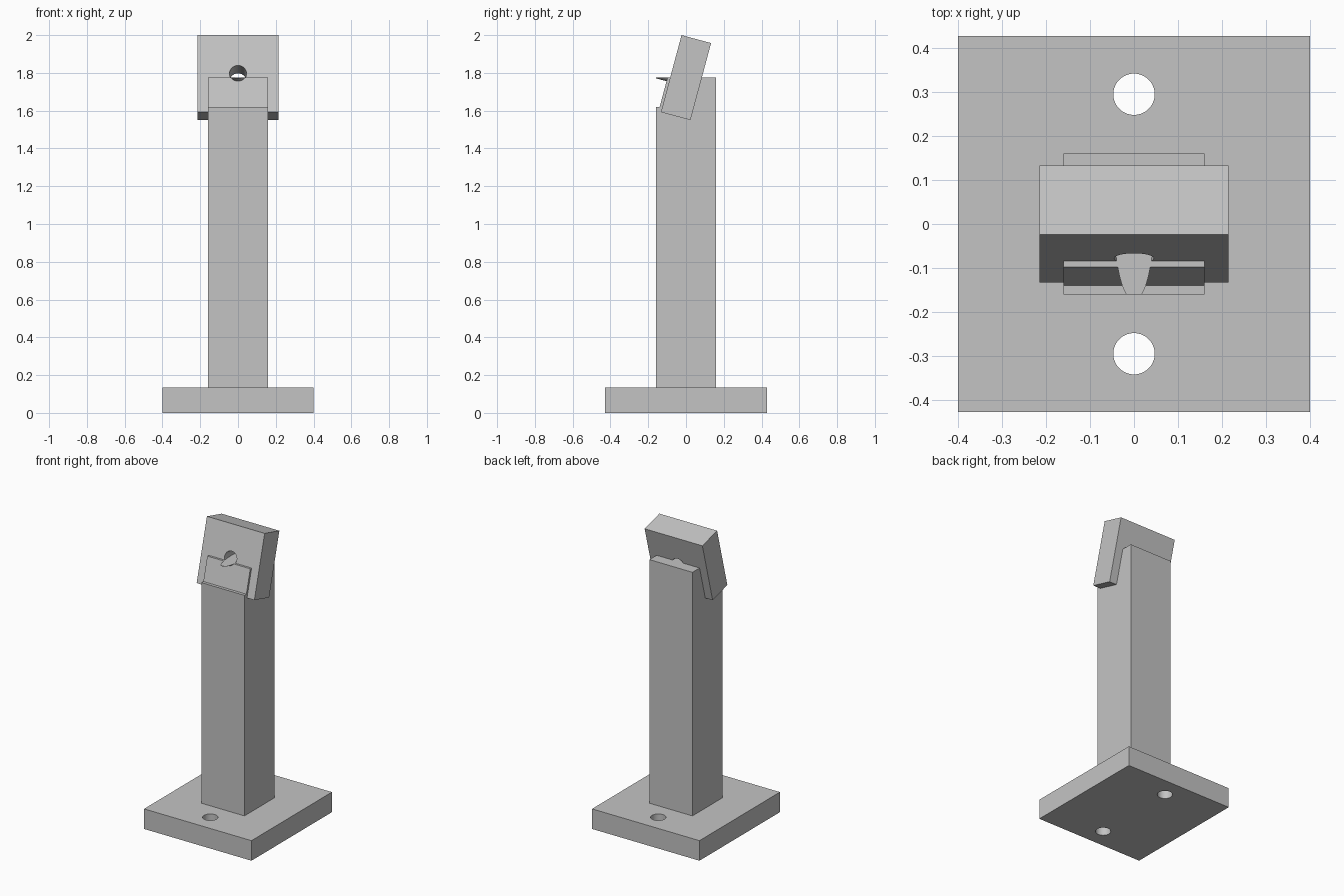
import bpy
from math import radians, tan
from mathutils import Matrix

cube = bpy.data.objects.get("Cube")
if cube:
    bpy.data.objects.remove(cube, do_unlink=True)

GREY = (0.55, 0.55, 0.55, 1)
mat = bpy.data.materials.new("light grey")
mat.use_nodes = True
mat.diffuse_color = GREY
mat.node_tree.nodes["Principled BSDF"].inputs["Base Color"].default_value = GREY

TILT = radians(15)
PIVOT_Z = 1.775      # head centre, level with the post top


def finish(obj, name):
    obj.name = name
    obj.data.materials.clear()
    obj.data.materials.append(mat)
    return obj


def box(name, size, centre, tilt=0):
    bpy.ops.mesh.primitive_cube_add(size=1)
    obj = bpy.context.object
    obj.data.transform(Matrix.Translation(centre)
                       @ Matrix.Rotation(-tilt, 4, 'X')
                       @ Matrix.Diagonal((*size, 1)))
    return finish(obj, name)


def cylinder(name, radius, depth, centre, angle=0):
    bpy.ops.mesh.primitive_cylinder_add(vertices=64, radius=radius, depth=depth)
    obj = bpy.context.object
    obj.data.transform(Matrix.Translation(centre) @ Matrix.Rotation(angle, 4, 'X'))
    return finish(obj, name)


def prism(name, profile, half_width):
    n = len(profile)
    verts = [(x, y, z) for x in (-half_width, half_width) for y, z in profile]
    faces = [tuple(range(n))[::-1], tuple(range(n, 2 * n))]
    faces += [(i, (i + 1) % n, (i + 1) % n + n, i + n) for i in range(n)]
    mesh = bpy.data.meshes.new(name)
    mesh.from_pydata(verts, [], faces)
    obj = bpy.data.objects.new(name, mesh)
    bpy.context.collection.objects.link(obj)
    # consistent outward normals
    bpy.context.view_layer.objects.active = obj
    bpy.ops.object.mode_set(mode='EDIT')
    bpy.ops.mesh.select_all(action='SELECT')
    bpy.ops.mesh.normals_make_consistent(inside=False)
    bpy.ops.object.mode_set(mode='OBJECT')
    return finish(obj, name)


def cut(target, cutter):
    mod = target.modifiers.new("cut", 'BOOLEAN')
    mod.operation = 'DIFFERENCE'
    mod.solver = 'EXACT'
    mod.object = cutter
    bpy.context.view_layer.objects.active = target
    bpy.ops.object.modifier_apply(modifier=mod.name)
    bpy.data.objects.remove(cutter, do_unlink=True)


def tilted_bore():
    # bore square to the tilted head, through its centre
    return cylinder("bore_cutter", 0.045, 1.2, (0, 0, PIVOT_Z), radians(90) - TILT)


# Base plate with two bolt holes
base = box("base_plate", (0.8, 0.856, 0.135), (0, 0, 0.0675))
for side in (-1, 1):
    cut(base, cylinder("bolt_cutter", 0.047, 0.5, (0, side * 0.295, 0.07)))

# Square post with a slanted front notch; the bore leaves a thin tongue
post = box("post", (0.32, 0.32, PIVOT_Z - 0.1), (0, 0, (PIVOT_Z + 0.1) / 2))
LEDGE, TOP, FRONT = 1.62, 1.95, -0.35


def slant_y(z):
    return -0.098 + (z - PIVOT_Z) * tan(TILT)


notch = prism("notch_cutter", [(FRONT, LEDGE), (slant_y(LEDGE), LEDGE),
                               (slant_y(TOP), TOP), (FRONT, TOP)], 0.3)
cut(notch, tilted_bore())
cut(post, notch)

# Tilted head block with a bore through it
head = box("head_block", (0.43, 0.162, 0.422), (0, 0, PIVOT_Z), TILT)
cut(head, tilted_bore())

# Smooth the round bores, keep the flat edges sharp
bpy.ops.object.select_all(action='DESELECT')
for obj in (base, post, head):
    obj.select_set(True)
bpy.context.view_layer.objects.active = base
bpy.ops.object.shade_smooth_by_angle(angle=radians(30))
